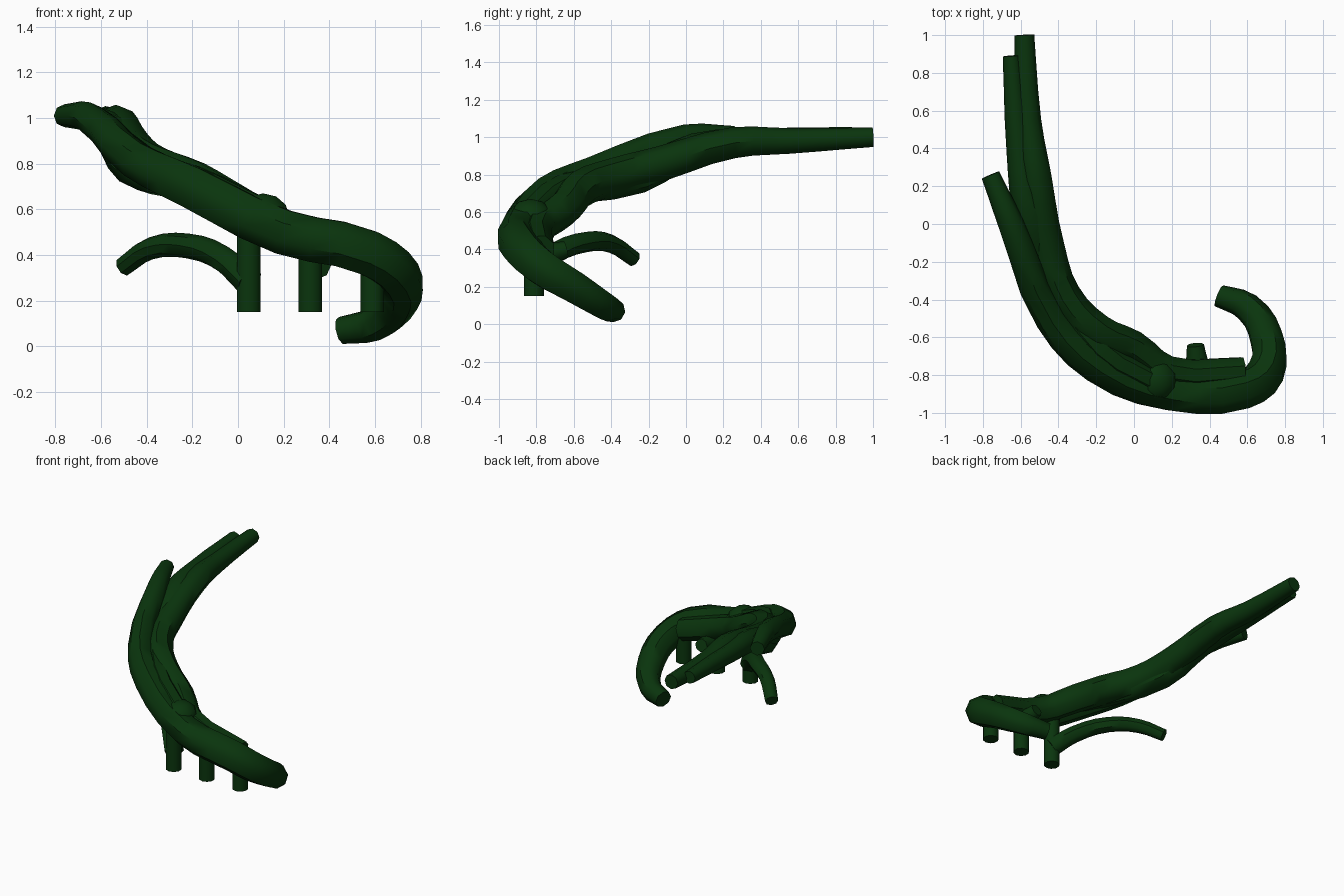
import bpy
from math import pi, sin

default = bpy.data.objects.get("Cube")
if default:
    bpy.data.objects.remove(default, do_unlink=True)

green = bpy.data.materials.new("dark_green")
green.use_nodes = True
green.diffuse_color = (0.003, 0.035, 0.004, 1)
principled = green.node_tree.nodes["Principled BSDF"]
principled.inputs["Base Color"].default_value = green.diffuse_color
principled.inputs["Roughness"].default_value = 0.8


def finish(part, name):
    """Name, colour and shade the active part."""
    part.name = name
    part.data.materials.clear()
    part.data.materials.append(green)
    bpy.ops.object.shade_smooth_by_angle(angle=pi / 4)


def limb(name, points, tip, foot, swell=0.0):
    """Capped tube along a smooth path, tapering from tip to foot radius
    and swelling in the middle."""
    curve = bpy.data.curves.new(name, 'CURVE')
    curve.dimensions = '3D'
    curve.resolution_u = 3
    curve.bevel_depth = 1
    curve.bevel_resolution = 2
    curve.use_fill_caps = True
    spline = curve.splines.new('BEZIER')
    last = len(points) - 1
    spline.bezier_points.add(last)
    for i, (knot, position) in enumerate(zip(spline.bezier_points, points)):
        along = i / last
        knot.co = position
        knot.handle_left_type = knot.handle_right_type = 'AUTO'
        knot.radius = tip + (foot - tip) * along + swell * sin(pi * along)
    part = bpy.data.objects.new(name, curve)
    bpy.context.collection.objects.link(part)
    bpy.ops.object.select_all(action='DESELECT')
    part.select_set(True)
    bpy.context.view_layer.objects.active = part
    bpy.ops.object.convert(target='MESH')
    finish(bpy.context.object, name)


# Long strand reaching the far tip
limb("main_strand", [
    (-.58, 1, 1), (-.56, .55, .98), (-.52, .25, .97), (-.46, -.13, .86),
    (-.38, -.38, .79), (-.2, -.57, .72), (-.02, -.65, .62),
    (.17, -.78, .52), (.57, -.78, .4),
], tip=.052, foot=.08, swell=.034)

# Outer strand, from the side tip to the curled foot
limb("curled_strand", [
    (-.76, .26, 1.01), (-.65, 0, 1), (-.44, -.5, .81), (-.19, -.75, .69),
    (.2, -.89, .5), (.57, -.88, .41), (.7, -.78, .31), (.7, -.6, .2),
    (.6, -.44, .1), (.45, -.38, .07),
], tip=.05, foot=.06, swell=.052)

# Short strand twisted against the main one
limb("short_strand", [
    (-.65, .89, 1.01), (-.61, .4, .98), (-.56, .05, .94), (-.46, -.25, .79),
    (-.2, -.66, .71), (.1, -.84, .57),
], tip=.045, foot=.085, swell=.022)

# Low twig under the trunk, thickening into the first peg
limb("low_twig", [
    (-.5, -.28, .35), (-.38, -.4, .43), (-.22, -.53, .44),
    (-.06, -.7, .38), (.05, -.81, .28),
], tip=.044, foot=.065)

# Small stub behind the middle peg
limb("back_stub", [(.34, -.8, .36), (.325, -.64, .4)], tip=.07, foot=.045)

# Knot on the trunk where the strands cross
bpy.ops.mesh.primitive_uv_sphere_add(
    segments=10, ring_count=6, radius=.1, location=(.11, -.83, .57))
knot = bpy.context.object
knot.scale = (1.2, 1.2, 1)
finish(knot, "trunk_knot")

# Row of three upright pegs, buried in the trunk at the top
bottom, spacing = .15, .27
for i, side in enumerate(("right", "middle", "left")):
    height = .35 - .06 * i
    bpy.ops.mesh.primitive_cylinder_add(
        vertices=10, radius=.054, depth=height,
        location=(.047 + spacing * i, -.813, bottom + height / 2))
    finish(bpy.context.object, side + "_peg")
